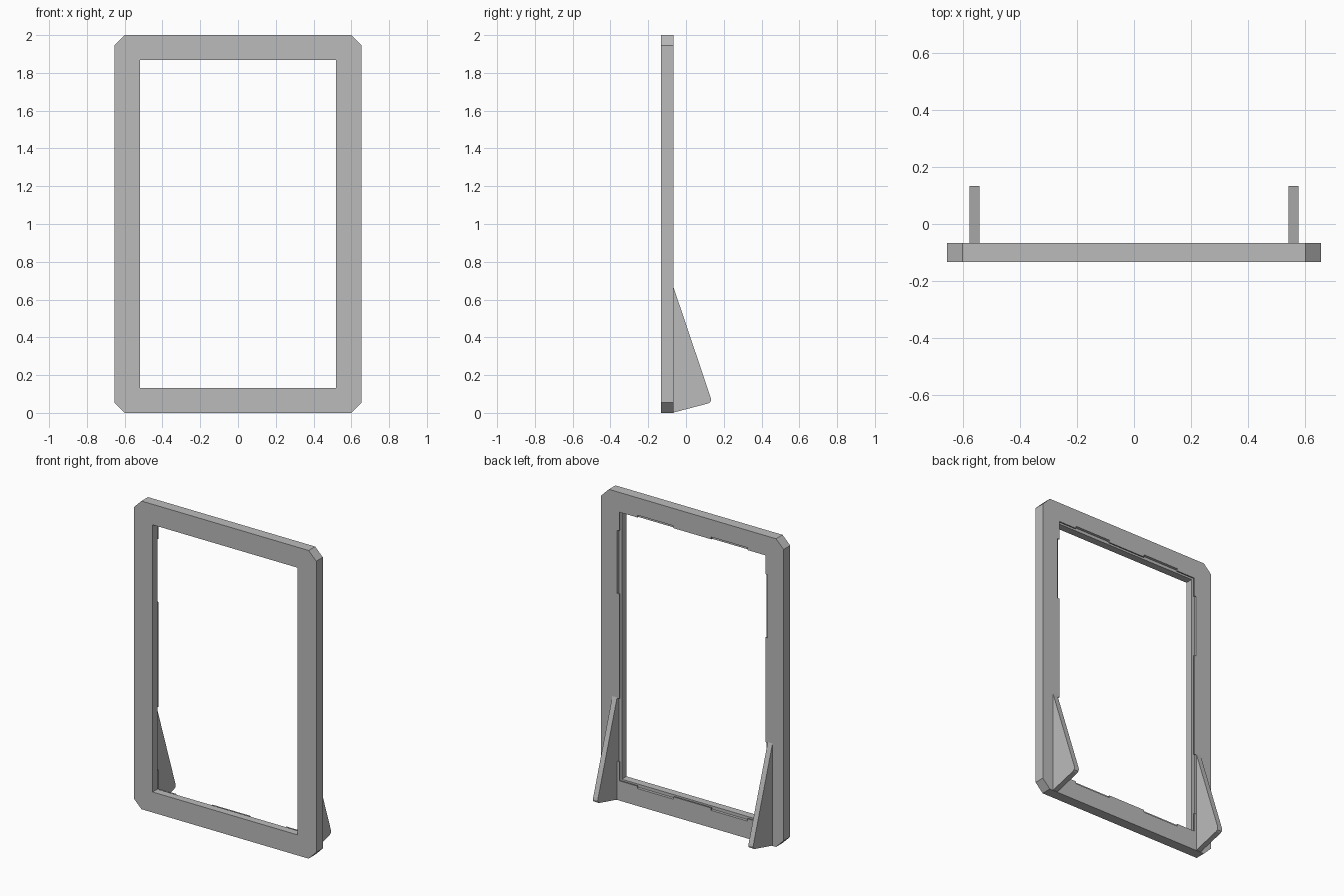
import bpy
import bmesh
from mathutils import Vector

old = bpy.data.objects.get("Cube")
if old:
    bpy.data.objects.remove(old, do_unlink=True)

grey = bpy.data.materials.new("plain grey")
grey.use_nodes = True
colour = (0.5, 0.5, 0.5, 1)
grey.diffuse_color = colour
grey.node_tree.nodes["Principled BSDF"].inputs["Base Color"].default_value = colour


def prism(name, points, offset):
    """Extrude a closed outline along the offset vector."""
    bm = bmesh.new()
    face = bm.faces.new([bm.verts.new(p) for p in points])
    made = bmesh.ops.extrude_face_region(bm, geom=[face])["geom"]
    verts = [v for v in made if isinstance(v, bmesh.types.BMVert)]
    bmesh.ops.translate(bm, verts=verts, vec=Vector(offset))
    bmesh.ops.recalc_face_normals(bm, faces=bm.faces[:])
    mesh = bpy.data.meshes.new(name)
    bm.to_mesh(mesh)
    bm.free()
    mesh.materials.append(grey)
    obj = bpy.data.objects.new(name, mesh)
    bpy.context.collection.objects.link(obj)
    return obj


def cut_box(target, x0, x1, y0, y1, z0, z1):
    """Cut a box out of the target and discard the cutter."""
    outline = [(x0, y0, z0), (x1, y0, z0), (x1, y0, z1), (x0, y0, z1)]
    cutter = prism("cutter", outline, (0, y1 - y0, 0))
    cutter.hide_render = True
    mod = target.modifiers.new("cut", 'BOOLEAN')
    mod.operation = 'DIFFERENCE'
    mod.solver = 'EXACT'
    mod.object = cutter
    bpy.context.view_layer.objects.active = target
    bpy.ops.object.modifier_apply(modifier=mod.name)
    bpy.data.objects.remove(cutter, do_unlink=True)


FRONT, BACK = -0.133, -0.066
HALF, CHAMFER = 0.655, 0.055
OPEN_X, OPEN_Z = 0.52, 0.867     # half sizes of the opening, about z = 1
DEEP = 0.02                      # depth of groove and notches
PAST = BACK + 0.05

# Frame outline with chamfered corners
corners = []
for sx, sz in ((1, 1), (-1, 1), (-1, -1), (1, -1)):
    pair = [(sx * HALF, FRONT, 1 + sz * (1 - CHAMFER)),
            (sx * (HALF - CHAMFER), FRONT, 1 + sz)]
    corners += pair if sx * sz > 0 else pair[::-1]
frame = prism("frame", corners, (0, BACK - FRONT, 0))


def cut_centred(half_x, half_z, y0, y1):
    cut_box(frame, -half_x, half_x, y0, y1, 1 - half_z, 1 + half_z)


# Opening, slightly wider retaining lip at the back, and panel groove
cut_centred(OPEN_X, OPEN_Z, FRONT - 0.05, PAST)
cut_centred(OPEN_X + 0.005, OPEN_Z + 0.005, -0.083, PAST)
cut_centred(OPEN_X + DEEP, OPEN_Z + DEEP, -0.084, -0.074)

# Notches in the back lip, each cut spanning two opposite rails
for a, b in ((-0.395, -0.135), (0.135, 0.395)):
    cut_box(frame, a, b, -0.08, PAST, 1 - OPEN_Z - DEEP, 1 + OPEN_Z + DEEP)
for a, b in ((0.25, 0.66), (1.34, 1.75)):
    cut_box(frame, -OPEN_X - DEEP, OPEN_X + DEEP, -0.08, PAST, a, b)

# Triangular support feet behind the frame
profile = [(BACK, 0.002), (0.118, 0.05), (0.129, 0.057), (0.133, 0.07),
           (0.13, 0.083), (BACK, 0.665)]
for side, sign in (("left", 1), ("right", -1)):
    prism(side + "_support_foot", [(sign * 0.541, y, z) for y, z in profile],
          (sign * 0.034, 0, 0))
